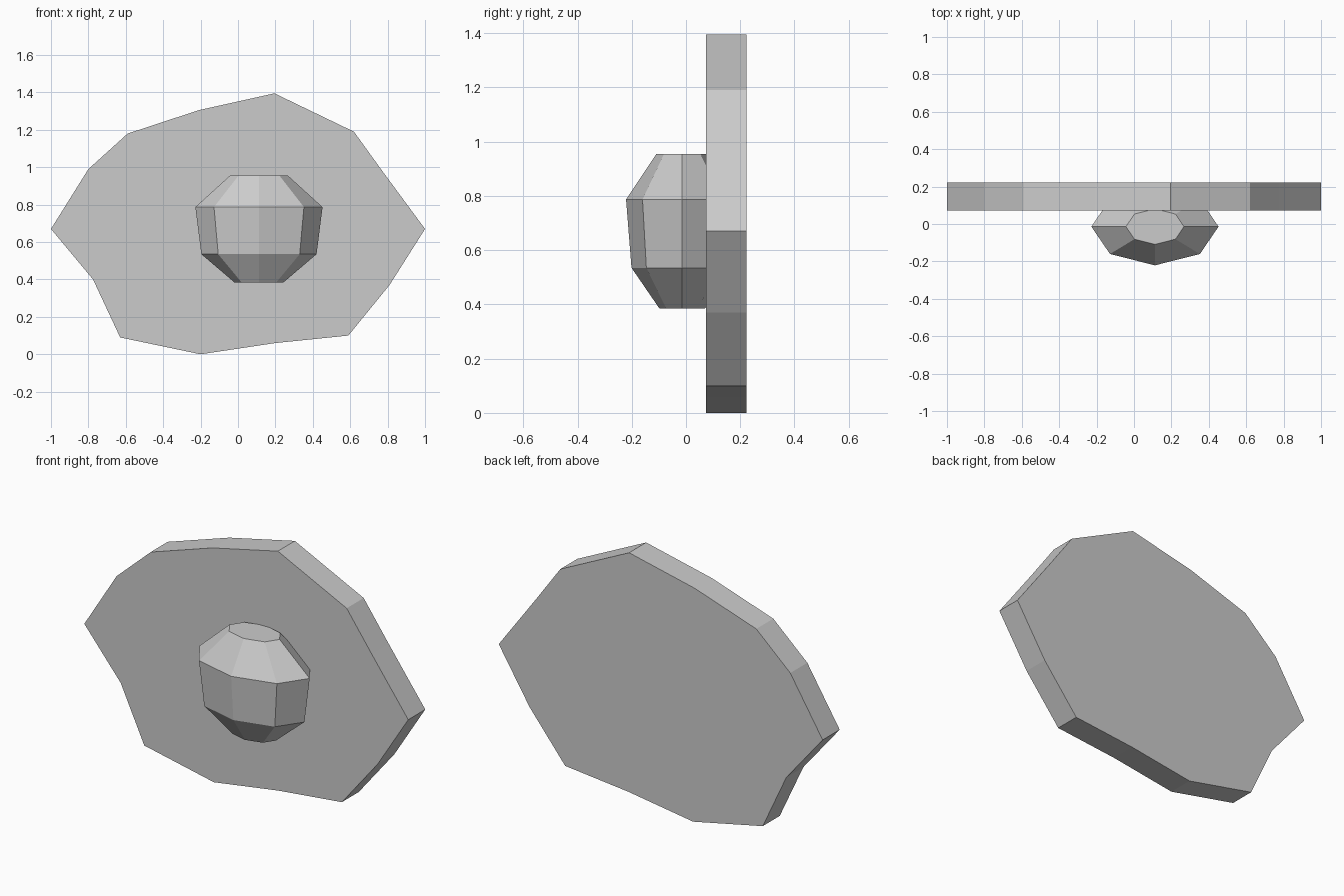
import bpy
import bmesh
from math import cos, sin, pi

cube = bpy.data.objects.get("Cube")
if cube:
    bpy.data.objects.remove(cube, do_unlink=True)

grey = bpy.data.materials.new("light grey")
grey.use_nodes = True
colour = (0.6, 0.6, 0.6, 1)
grey.diffuse_color = colour
grey.node_tree.nodes["Principled BSDF"].inputs["Base Color"].default_value = colour


def loft(name, rings):
    """Join matching rings of points into a closed, flat-shaded solid."""
    bm = bmesh.new()
    loops = [[bm.verts.new(p) for p in ring] for ring in rings]
    for a, b in zip(loops, loops[1:]):
        for i in range(len(a)):
            j = (i + 1) % len(a)
            bm.faces.new((a[i], a[j], b[j], b[i]))
    bm.faces.new(loops[0])
    bm.faces.new(loops[-1])
    bmesh.ops.recalc_face_normals(bm, faces=bm.faces)
    mesh = bpy.data.meshes.new(name)
    bm.to_mesh(mesh)
    bm.free()
    mesh.materials.append(grey)
    obj = bpy.data.objects.new(name, mesh)
    bpy.context.collection.objects.link(obj)
    return obj


# Irregular flat slab: outline in x and z, extruded through its thickness
outline = [(-1, .67), (-.8, .99), (-.59, 1.18), (-.21, 1.305), (.195, 1.395),
           (.62, 1.19), (.775, .975), (1, .67), (.81, .37), (.59, .1),
           (.2, .06), (-.2, 0), (-.63, .09), (-.775, .4)]
loft("slab", [[(x, y, z) for x, z in outline] for y in (.073, .223)])

# Faceted eight-sided knob, flattened in depth: height, half width, half depth
profile = [(.385, .132, .084), (.535, .308, .187),
           (.787, .34, .207), (.955, .155, .095)]
loft("knob", [[(.112 + rx * cos(k * pi / 4), -.014 + ry * sin(k * pi / 4), z)
               for k in range(8)] for z, rx, ry in profile])
